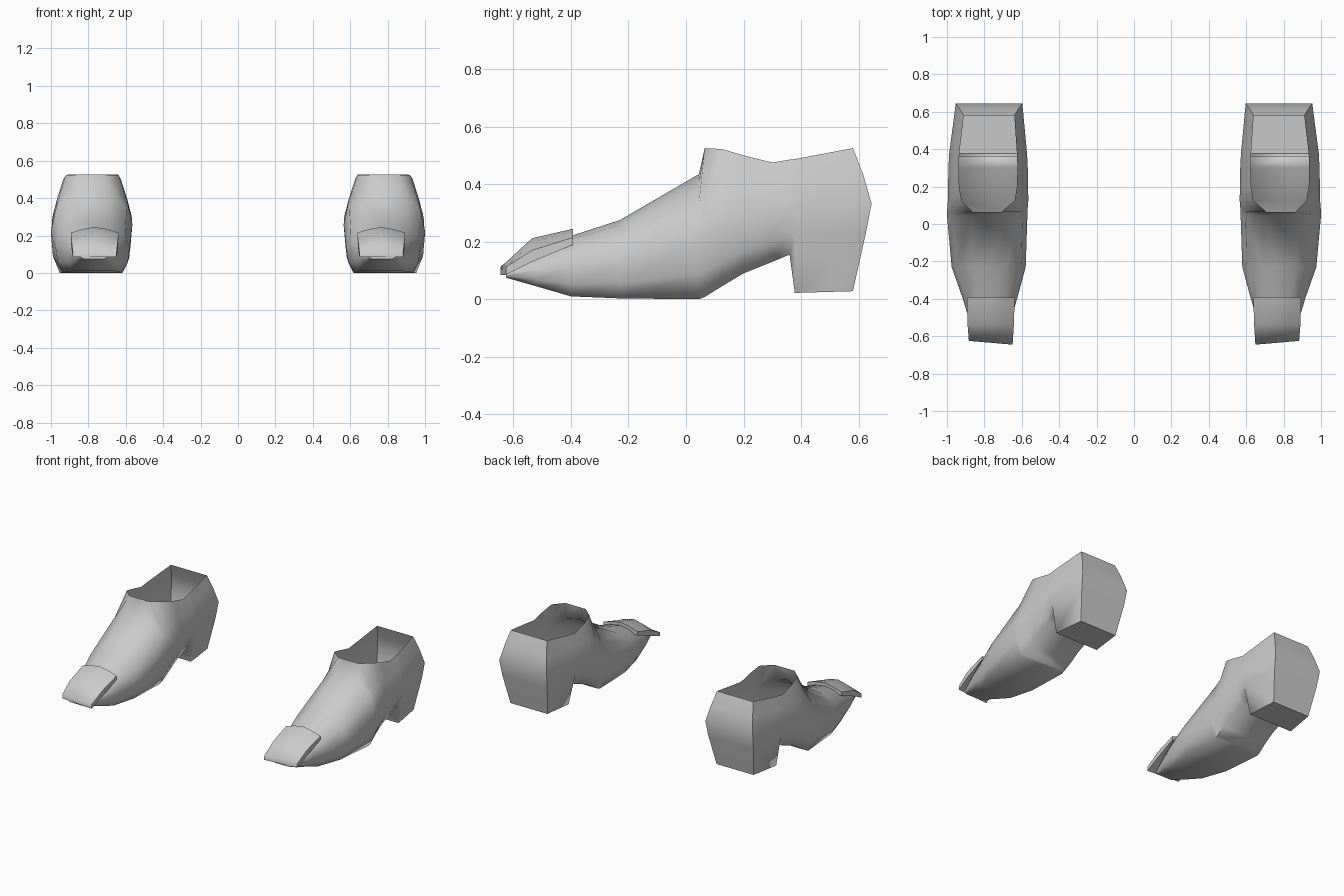
import bpy, bmesh, math

cube = bpy.data.objects.get("Cube")
if cube:
    bpy.data.objects.remove(cube, do_unlink=True)

grey = bpy.data.materials.new("light grey")
grey.use_nodes = True
grey.diffuse_color = (0.6, 0.6, 0.6, 1)
grey.node_tree.nodes["Principled BSDF"].inputs["Base Color"].default_value = (0.6, 0.6, 0.6, 1)

# Shoe sections: y, sole z, body bottom z, body top z, rim z, centre x, half width, rim width share
SECTIONS = [
    (-0.625, 0.075, 0.075, 0.10, 0.10, 0.770, 0.070, 0.50),
    (-0.52, 0.045, 0.045, 0.16, 0.16, 0.770, 0.110, 0.50),
    (-0.40, 0.010, 0.010, 0.22, 0.22, 0.770, 0.145, 0.50),
    (-0.23, 0.003, 0.003, 0.275, 0.275, 0.777, 0.198, 0.45),
    (0.045, 0.000, 0.000, 0.44, 0.435, 0.785, 0.215, 0.42),
    (0.065, 0.008, 0.008, 0.45, 0.525, 0.785, 0.215, 0.36),
    (0.125, 0.045, 0.045, 0.48, 0.522, 0.780, 0.215, 0.66),
    (0.20, 0.090, 0.090, 0.49, 0.500, 0.780, 0.214, 0.72),
    (0.30, 0.130, 0.130, 0.475, 0.475, 0.780, 0.212, 0.74),
    (0.36, 0.155, 0.155, 0.485, 0.485, 0.780, 0.209, 0.74),
    (0.378, 0.022, 0.155, 0.487, 0.487, 0.780, 0.208, 0.74),
    (0.58, 0.028, 0.155, 0.525, 0.525, 0.775, 0.178, 0.76),
]
LAST_CLOSED = 5                                # opening starts behind this section
HEEL_BULGE = (0.0, 0.045, 0.065, 0.035, 0.0)   # backward curve of the heel counter


def finish(bm, name):
    bmesh.ops.recalc_face_normals(bm, faces=bm.faces)
    mesh = bpy.data.meshes.new(name)
    bm.to_mesh(mesh)
    bm.free()
    mesh.materials.append(grey)
    ob = bpy.data.objects.new(name, mesh)
    bpy.context.collection.objects.link(ob)
    bpy.ops.object.select_all(action='DESELECT')
    ob.select_set(True)
    bpy.context.view_layer.objects.active = ob
    bpy.ops.object.shade_smooth_by_angle(angle=math.radians(65))
    return ob


def make_shoe(name, side):
    bm = bmesh.new()
    rings = []
    for i, (y, sole, low, top, rim, cx, w, share) in enumerate(SECTIONS):
        h = top - low
        closed = i <= LAST_CLOSED
        rim_z = rim - 0.06 * h if i < LAST_CLOSED else rim
        levels = [(0.78, sole), (0.95, low + 0.2 * h), (1.0, low + 0.48 * h),
                  (0.88, low + 0.76 * h), (share, rim_z)]
        halves = []
        for s in (-1, 1):
            halves.append([
                bm.verts.new((side * (cx + s * f * w),
                              y + (HEEL_BULGE[j] if i == len(SECTIONS) - 1 else 0), z))
                for j, (f, z) in enumerate(levels)])
        crown = [bm.verts.new((side * cx, y, rim))] if closed else []
        # order: one rim edge, down under the sole, up to the other rim edge
        rings.append(halves[0][::-1] + halves[1] + crown)

    # Skin between neighbouring sections, leaving the foot opening free
    for i in range(len(rings) - 1):
        a, b = rings[i], rings[i + 1]
        count = 11 if i < LAST_CLOSED else 9
        for k in range(count):
            n = (k + 1) % 11
            bm.faces.new((a[k], a[n], b[n], b[k]))
    # Toe end and heel counter
    for ring in (rings[0], rings[-1]):
        for k in range(4):
            bm.faces.new((ring[k], ring[k + 1], ring[8 - k], ring[9 - k]))
    r = rings[0]
    bm.faces.new((r[0], r[9], r[10]))
    return finish(bm, name)


# Arched toe plate rows: y, centre z, edge z, lower edge z, half width
PLATE = [(-0.392, 0.245, 0.215, 0.190, 0.128),
         (-0.535, 0.212, 0.170, 0.130, 0.124),
         (-0.635, 0.120, 0.112, 0.085, 0.117)]


def make_plate(name, side):
    bm = bmesh.new()
    rows = []
    for y, zc, ze, zl, w in PLATE:
        pts = [(-1, zl), (-1, ze), (-0.5, ze + 0.65 * (zc - ze)), (0, zc),
               (0.5, ze + 0.65 * (zc - ze)), (1, ze), (1, zl)]
        # the front edge is slightly skewed across the toe
        skew = 0.01 if y < -0.6 else 0
        rows.append([bm.verts.new((side * (0.766 + f * w), y + skew * f, z)) for f, z in pts])
    for a, b in zip(rows, rows[1:]):
        for k in range(7):
            n = (k + 1) % 7
            bm.faces.new((a[k], a[n], b[n], b[k]))
    for row in (rows[0], rows[-1]):
        bm.faces.new(row)
    return finish(bm, name)


for label, side in (("left", 1), ("right", -1)):
    make_shoe(label + "_shoe", side)
    make_plate(label + "_toe_plate", side)
